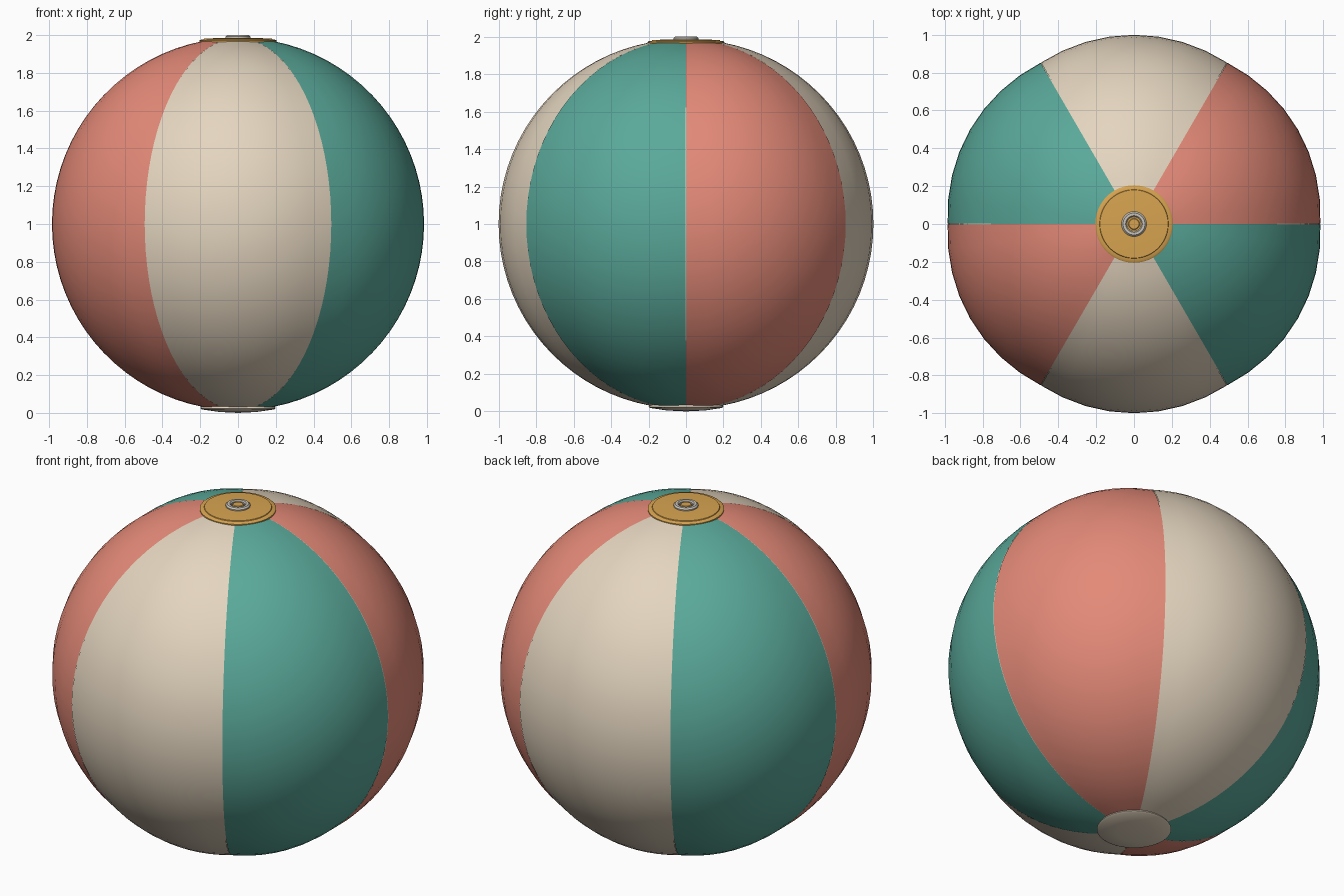
import bpy, bmesh, math

if "Cube" in bpy.data.objects:
    bpy.data.objects.remove(bpy.data.objects["Cube"])


def material(name, rgb):
    """Flat colour given as 0-255 sRGB, stored as linear."""
    m = bpy.data.materials.new(name)
    lin = [((c / 255 + 0.055) / 1.055) ** 2.4 for c in rgb]
    m.diffuse_color = (*lin, 1)
    m.use_nodes = True
    m.node_tree.nodes["Principled BSDF"].inputs["Base Color"].default_value = m.diffuse_color
    return m


cream = material("cream", (228, 213, 191))
coral = material("coral", (228, 138, 120))
teal = material("teal", (90, 169, 154))
gold = material("gold", (216, 164, 80))
silver = material("pale_grey", (200, 194, 184))

CENTRE = 1.0      # height of the ball centre
SEAM_R = 0.985    # radius along the seams
BULGE = 0.015     # extra radius at the middle of each panel
POLE = 0.19       # radius of the opening at each pole


def finish(bm, name, mat, angle=35):
    me = bpy.data.meshes.new(name)
    bm.to_mesh(me)
    bm.free()
    ob = bpy.data.objects.new(name, me)
    bpy.context.collection.objects.link(ob)
    me.materials.append(mat)
    bpy.ops.object.select_all(action='DESELECT')
    ob.select_set(True)
    bpy.context.view_layer.objects.active = ob
    bpy.ops.object.shade_smooth_by_angle(angle=math.radians(angle))
    return ob


def panel(name, mid, mat, cols=8, rows=36):
    """One puffed panel running from pole to pole."""
    bm = bmesh.new()
    half = math.radians(29.9)
    t0 = math.asin(POLE / SEAM_R)
    grid = []
    for i in range(rows + 1):
        t = t0 + (math.pi - 2 * t0) * i / rows
        row = []
        for j in range(cols + 1):
            u = 2 * j / cols - 1
            r = SEAM_R + BULGE * math.cos(u * math.pi / 2) * math.sin(t)
            a = mid + half * u
            row.append(bm.verts.new((r * math.sin(t) * math.cos(a),
                                     r * math.sin(t) * math.sin(a),
                                     CENTRE + r * math.cos(t))))
        grid.append(row)
    for i in range(rows):
        for j in range(cols):
            bm.faces.new((grid[i][j], grid[i + 1][j],
                          grid[i + 1][j + 1], grid[i][j + 1]))
    return finish(bm, name, mat)


def lathe(name, profile, mat, steps=48):
    """Spin (radius, height) points about the z axis."""
    bm = bmesh.new()
    vs = [bm.verts.new((r, 0, z)) for r, z in profile]
    es = [bm.edges.new(p) for p in zip(vs, vs[1:])]
    bmesh.ops.spin(bm, geom=vs + es, cent=(0, 0, 0), axis=(0, 0, 1),
                   angle=2 * math.pi, steps=steps, use_duplicate=False)
    bmesh.ops.remove_doubles(bm, verts=bm.verts, dist=1e-5)
    bmesh.ops.recalc_face_normals(bm, faces=bm.faces)
    return finish(bm, name, mat)


# Six coloured panels around the ball
for k, (label, mat) in enumerate([("cream", cream), ("teal", teal), ("coral", coral)] * 2):
    panel(f"{label}_panel_{k // 3 + 1}", math.radians(-90 + 60 * k), mat)

# Inner bladder, seen only as a hairline in the seams
bm = bmesh.new()
bmesh.ops.create_uvsphere(bm, u_segments=48, v_segments=36, radius=SEAM_R - 0.003)
bmesh.ops.translate(bm, verts=bm.verts, vec=(0, 0, CENTRE))
finish(bm, "inner_bladder", cream)

# Top cap with a stepped rim
lathe("top_cap", [(0, 1.986), (0.10, 1.985), (0.18, 1.981), (0.182, 1.977),
                  (0.20, 1.975), (0.205, 1.971), (0.205, 1.963), (0, 1.960)], gold)

# Bottom cap
lathe("bottom_cap", [(0, 0.0), (0.10, 0.005), (0.19, 0.018),
                     (0.20, 0.024), (0.19, 0.04), (0, 0.04)], cream)

# Inflation valve: raised ring and plug
lathe("valve_ring", [(0.066, 1.980), (0.066, 1.992), (0.058, 2.0), (0.044, 2.0),
                     (0.038, 1.994), (0.038, 1.980)], silver)
lathe("valve_plug", [(0, 1.996), (0.026, 1.996), (0.030, 1.992), (0.030, 1.980)], gold)
